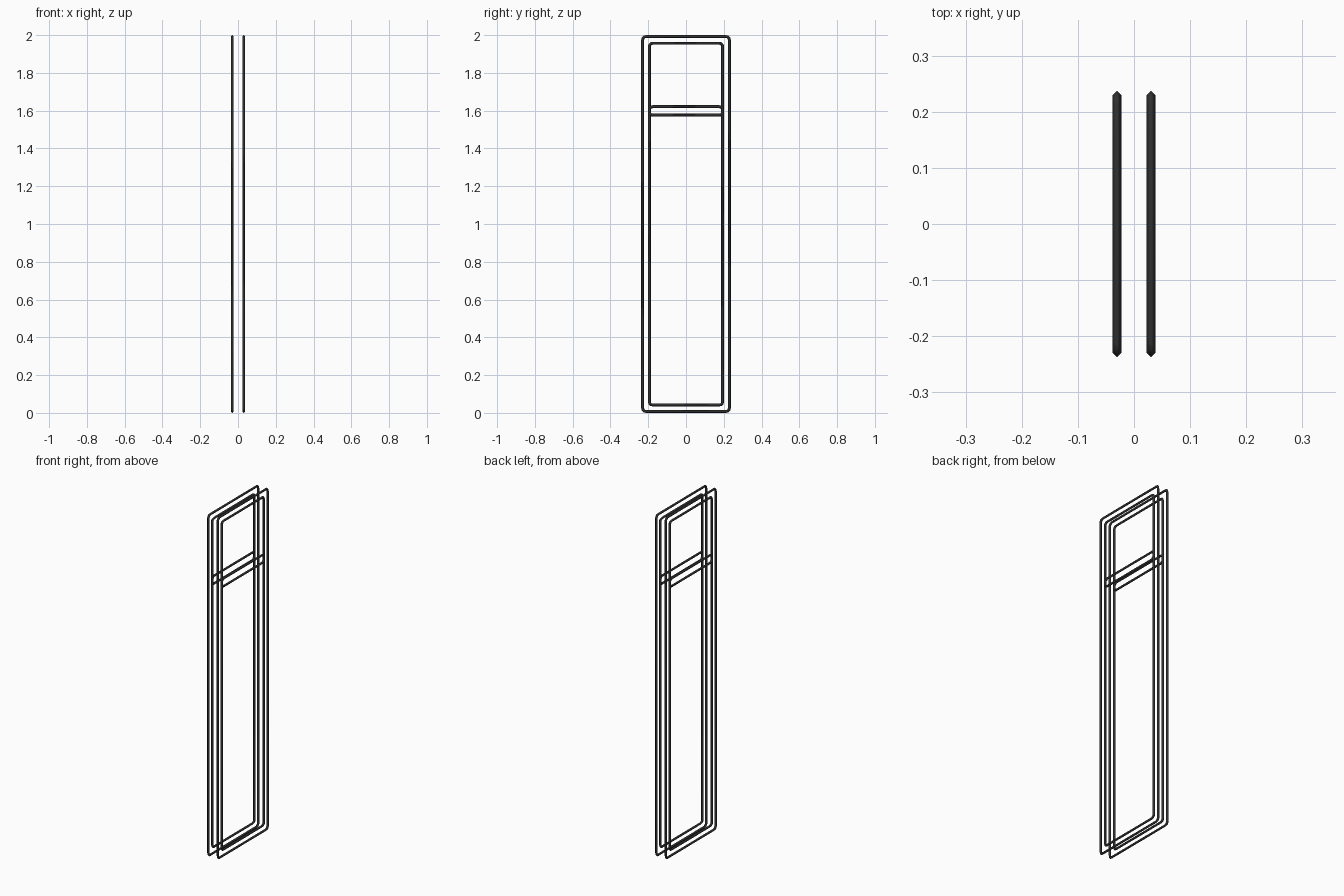
import bpy, bmesh
from math import cos, sin, pi

cube = bpy.data.objects.get("Cube")
if cube:
    bpy.data.objects.remove(cube)

metal = bpy.data.materials.new("dark_grey_metal")
metal.use_nodes = True
GREY = (0.03, 0.03, 0.03, 1)
metal.diffuse_color = GREY
metal.node_tree.nodes["Principled BSDF"].inputs["Base Color"].default_value = GREY

TUBE = 0.0078      # bar radius
SIDES = 4          # diamond section, ridges along the frame plane and its normal
CORNER = 0.017     # bend radius of the centreline
STEPS = 3          # segments per bend


def bar_loop(name, x, half_y, z0, z1):
    """Closed diamond-section bar following a rounded rectangle in the YZ plane."""
    bm = bmesh.new()
    rings = []
    corners = [(half_y - CORNER, z1 - CORNER), (-half_y + CORNER, z1 - CORNER),
               (-half_y + CORNER, z0 + CORNER), (half_y - CORNER, z0 + CORNER)]
    for q, (cy, cz) in enumerate(corners):
        for s in range(STEPS + 1):
            a = (q + s / STEPS) * pi / 2
            ring = []
            for k in range(SIDES):
                t = k * 2 * pi / SIDES
                r = CORNER + TUBE * cos(t)
                ring.append(bm.verts.new((x + TUBE * sin(t), cy + r * cos(a), cz + r * sin(a))))
            rings.append(ring)
    for i, ring in enumerate(rings):
        nxt = rings[(i + 1) % len(rings)]
        for k in range(SIDES):
            j = (k + 1) % SIDES
            bm.faces.new((ring[k], ring[j], nxt[j], nxt[k]))
    bmesh.ops.recalc_face_normals(bm, faces=bm.faces)
    for face in bm.faces:
        face.smooth = True
    mesh = bpy.data.meshes.new(name)
    bm.to_mesh(mesh)
    bm.free()
    mesh.materials.append(metal)
    bpy.context.collection.objects.link(bpy.data.objects.new(name, mesh))


# Two matching faces, each with an outer frame, inner frame and cross rail
for side, x in (("left", 0.0305), ("right", -0.0305)):
    bar_loop(side + "_outer_frame", x, 0.2295, TUBE, 2 - TUBE)
    bar_loop(side + "_inner_frame", x, 0.194, 0.042, 1.957)
    bar_loop(side + "_cross_rail", x, 0.194, 1.576, 1.621)
